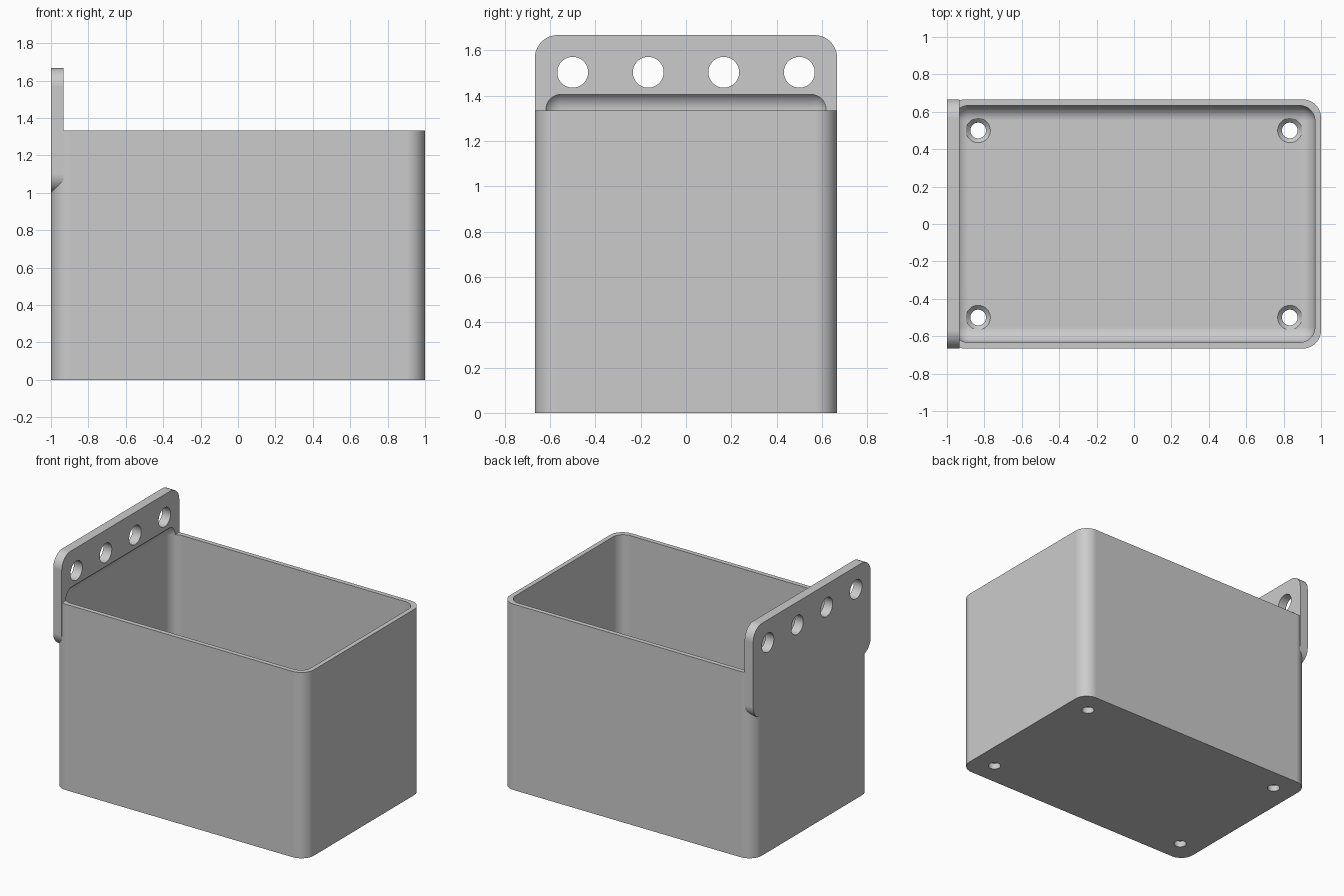
import bpy
import bmesh
import math
from mathutils import Matrix, Vector

if "Cube" in bpy.data.objects:
    bpy.data.objects.remove(bpy.data.objects["Cube"], do_unlink=True)

# Main sizes
LENGTH, WIDTH, HEIGHT = 2.0, 4 / 3, 4 / 3
WALL, FLOOR = 0.033, 0.067
PLATE = 0.067          # thickness of the hanging plate

grey = bpy.data.materials.new("light_grey")
grey.use_nodes = True
grey.diffuse_color = (0.6, 0.6, 0.6, 1)
grey.node_tree.nodes["Principled BSDF"].inputs["Base Color"].default_value = (0.6, 0.6, 0.6, 1)


def add_object(name, bm):
    bmesh.ops.recalc_face_normals(bm, faces=bm.faces)
    mesh = bpy.data.meshes.new(name)
    bm.to_mesh(mesh)
    bm.free()
    mesh.materials.append(grey)
    obj = bpy.data.objects.new(name, mesh)
    bpy.context.collection.objects.link(obj)
    return obj


def rounded_block(name, low, high, radius, axis=None):
    """Block with edges rounded along one axis, or along all axes."""
    low, high = Vector(low), Vector(high)
    bm = bmesh.new()
    bmesh.ops.create_cube(bm, size=1)
    bmesh.ops.scale(bm, vec=high - low, verts=bm.verts)
    bmesh.ops.translate(bm, vec=(low + high) / 2, verts=bm.verts)
    edges = [e for e in bm.edges if axis is None
             or abs((e.verts[0].co - e.verts[1].co)[axis]) > 1e-4]
    bmesh.ops.bevel(bm, geom=edges, offset=radius, offset_type='OFFSET',
                    segments=12, profile=0.5, affect='EDGES')
    return add_object(name, bm)


def cone(name, r1, r2, depth, centre, turn=0.0):
    bm = bmesh.new()
    matrix = Matrix.Translation(centre) @ Matrix.Rotation(turn, 4, 'Y')
    bmesh.ops.create_cone(bm, cap_ends=True, segments=48, radius1=r1,
                          radius2=r2, depth=depth, matrix=matrix)
    return add_object(name, bm)


def combine(target, tool, operation):
    """Apply a boolean and discard the tool object."""
    mod = target.modifiers.new("combine", 'BOOLEAN')
    mod.operation, mod.solver, mod.object = operation, 'EXACT', tool
    bpy.context.view_layer.objects.active = target
    bpy.ops.object.modifier_apply(modifier=mod.name)
    bpy.data.objects.remove(tool, do_unlink=True)


# Outer body joined with the hanging plate
x, y = LENGTH / 2, WIDTH / 2
bin_body = rounded_block("hanging_bin", (-x, -y, 0), (x, y, HEIGHT), 0.1, axis=2)
plate = rounded_block("hanging_plate", (-x, -y, 1.0), (-x + PLATE, y, 1.667), 0.1, axis=0)
combine(bin_body, plate, 'UNION')

# Hollow with soft edges, running up into the plate
hollow = rounded_block("hollow", (-x + WALL, -y + WALL, FLOOR),
                       (x - WALL, y - WALL, 1.421), 0.082)
combine(bin_body, hollow, 'DIFFERENCE')

# Countersunk screw holes in the floor
for sx in (-1, 1):
    for sy in (-1, 1):
        px, py = sx * 0.833, sy * 0.5
        combine(bin_body, cone("screw_hole", 0.042, 0.042, 0.4, (px, py, 0)), 'DIFFERENCE')
        sink = cone("countersink", 0.01, 0.085, 0.075, (px, py, FLOOR - 0.0175))
        combine(bin_body, sink, 'DIFFERENCE')

# Row of round holes through the plate
for i in range(4):
    hole = cone("plate_hole", 0.068, 0.068, 0.4, (-x, -0.5 + i / 3, 1.503), math.pi / 2)
    combine(bin_body, hole, 'DIFFERENCE')

# Smooth rounded edges, keeping flat walls flat
bpy.ops.object.select_all(action='DESELECT')
bin_body.select_set(True)
bpy.context.view_layer.objects.active = bin_body
bpy.ops.object.shade_smooth_by_angle(angle=math.radians(25))
normals = bin_body.modifiers.new("flat_walls", 'WEIGHTED_NORMAL')
normals.keep_sharp = True
